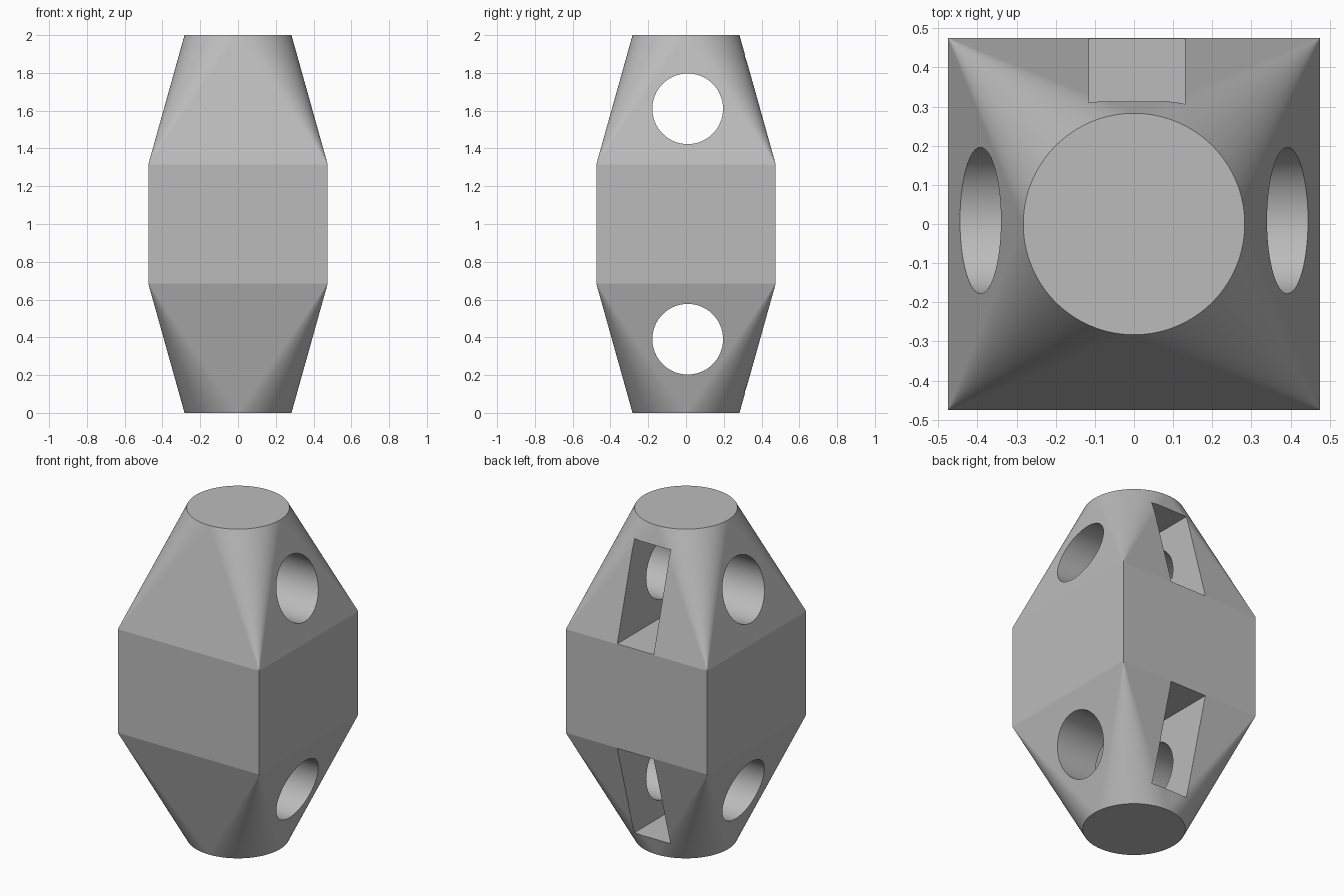
import bpy, bmesh, math

if "Cube" in bpy.data.objects:
    bpy.data.objects.remove(bpy.data.objects["Cube"])

HALF, RADIUS, SEGS = 0.475, 0.283, 160
RIDGE = 0.315          # half height of the square band
MIDDLE = 1.0

grey = bpy.data.materials.new("plain grey")
grey.use_nodes = True
colour = (0.5, 0.5, 0.5, 1)
grey.diffuse_color = colour
grey.node_tree.nodes["Principled BSDF"].inputs["Base Color"].default_value = colour


def make_object(name, bm):
    bmesh.ops.recalc_face_normals(bm, faces=bm.faces)
    mesh = bpy.data.meshes.new(name)
    bm.to_mesh(mesh)
    bm.free()
    mesh.materials.append(grey)
    obj = bpy.data.objects.new(name, mesh)
    bpy.context.collection.objects.link(obj)
    return obj


# Body: square band lofted to a round end above and below
bm = bmesh.new()
corner_signs = [(1, 1), (-1, 1), (-1, -1), (1, -1)]
bands = []
quarter = SEGS // 4
for side in (1, -1):
    corners = [bm.verts.new((HALF * x, HALF * y, MIDDLE + side * RIDGE))
               for x, y in corner_signs]
    ring = [bm.verts.new((RADIUS * math.cos(math.tau * i / SEGS),
                          RADIUS * math.sin(math.tau * i / SEGS),
                          MIDDLE + side)) for i in range(SEGS)]
    bm.faces.new(ring)
    for i in range(SEGS):
        bm.faces.new((corners[i // quarter], ring[i], ring[(i + 1) % SEGS]))
    for q in range(4):
        bm.faces.new((corners[q - 1], corners[q], ring[q * quarter]))
    bands.append(corners)
for q in range(4):
    bm.faces.new((bands[0][q - 1], bands[0][q], bands[1][q], bands[1][q - 1]))
body = make_object("body", bm)


def hole_cutter(z):
    """Round bore running from side to side."""
    bm = bmesh.new()
    bmesh.ops.create_cone(bm, cap_ends=True, segments=96, radius1=0.187,
                          radius2=0.187, depth=1.4)
    for face in bm.faces:
        face.smooth = len(face.verts) == 4
    obj = make_object("hole_cutter", bm)
    obj.rotation_euler.y = math.pi / 2
    obj.location = (0, 0.009, z)
    return obj


def slot_cutter(z):
    """Rectangular pocket opening to the back."""
    bm = bmesh.new()
    bmesh.ops.create_cube(bm, size=1)
    obj = make_object("slot_cutter", bm)
    obj.scale = (0.245, 0.8, 0.575)
    obj.location = (0.0075, 0.2, z)
    return obj


# Cut the bores and pockets, mirrored about the middle
bpy.context.view_layer.objects.active = body
for side in (1, -1):
    for cutter in (hole_cutter(MIDDLE + side * 0.61),
                   slot_cutter(MIDDLE + side * 0.605)):
        cutter.hide_render = True
        mod = body.modifiers.new("cut", 'BOOLEAN')
        mod.operation = 'DIFFERENCE'
        mod.solver = 'EXACT'
        mod.object = cutter
        bpy.context.view_layer.update()
        bpy.ops.object.modifier_apply(modifier=mod.name)
        bpy.data.objects.remove(cutter)
